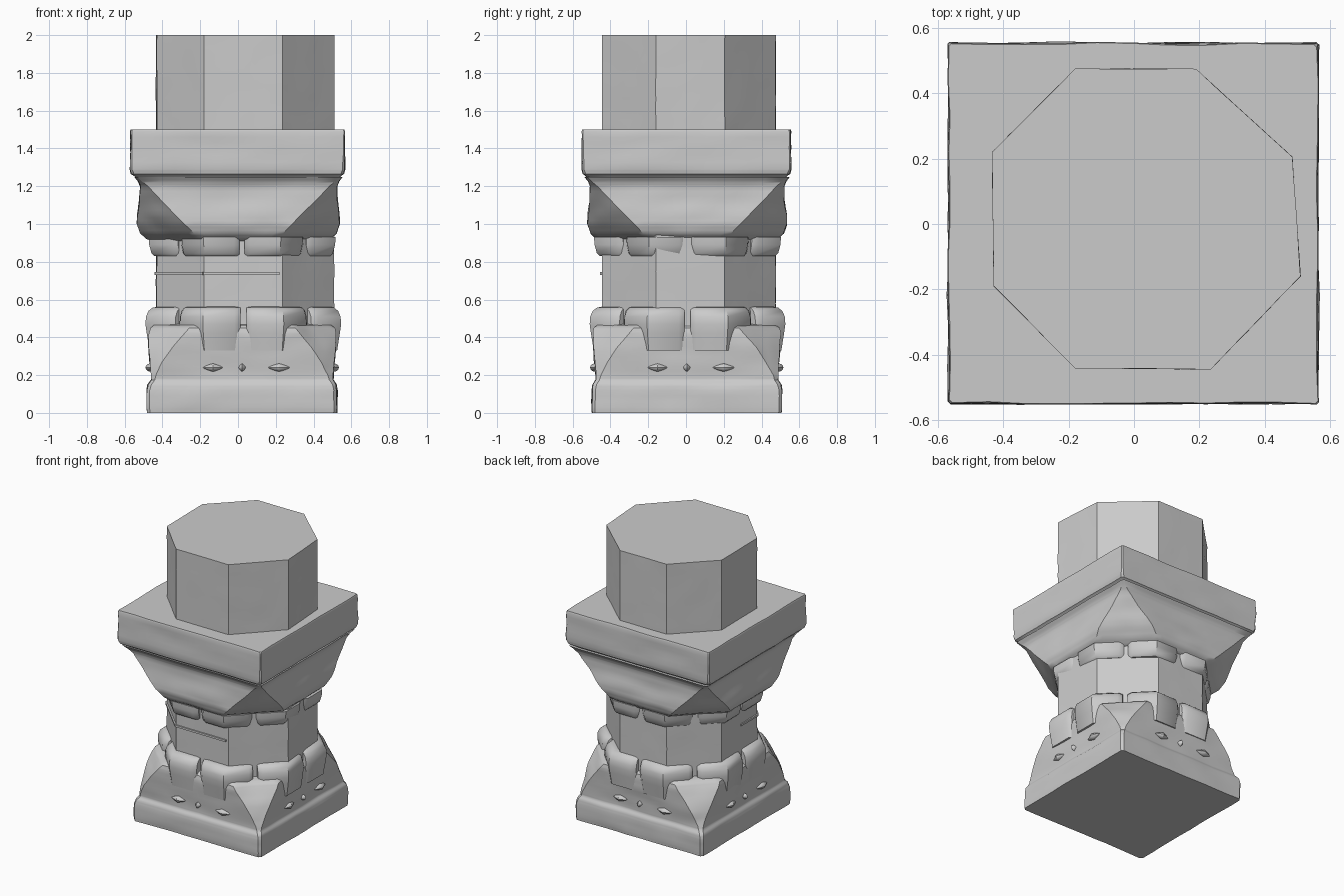
import bpy, bmesh, math
from mathutils import Vector, noise

if "Cube" in bpy.data.objects:
    bpy.data.objects.remove(bpy.data.objects["Cube"])


def finish(name, bm, angle=35):
    bmesh.ops.recalc_face_normals(bm, faces=bm.faces)
    me = bpy.data.meshes.new(name)
    bm.to_mesh(me)
    bm.free()
    for p in me.polygons:
        p.use_smooth = True
    me.set_sharp_from_angle(angle=math.radians(angle))
    ob = bpy.data.objects.new(name, me)
    bpy.context.collection.objects.link(ob)
    return ob


def octagon(h, k):
    return [(h, -k), (h, k), (k, h), (-k, h), (-h, k), (-h, -k), (-k, -h), (k, -h)]


def loft(name, rings, centre=(0, 0), scale=(1, 1), wear=0.006, m=10, v=3):
    """rings = [(z, eight xy corners)]; skin them with slightly worn stone sides."""
    bm = bmesh.new()
    rows = []
    for (z0, a), (z1, b) in zip(rings, rings[1:] + [rings[-1]]):
        last = len(rows) == (len(rings) - 1) * v
        for s in range(1 if last else v):
            t = s / v
            ring = [Vector(p).lerp(Vector(q), t) for p, q in zip(a, b)]
            row = []
            for i in range(8):
                for j in range(m):
                    p = ring[i].lerp(ring[(i + 1) % 8], j / m)
                    z = z0 + (z1 - z0) * t
                    n = noise.noise(Vector((p.x * 7, p.y * 7, z * 11)))
                    p = p * (1 + wear * n / 0.5)
                    row.append(bm.verts.new((centre[0] + p.x * scale[0],
                                             centre[1] + p.y * scale[1], z)))
            rows.append(row)
    n = 8 * m
    for r0, r1 in zip(rows, rows[1:]):
        for i in range(n):
            bm.faces.new((r0[i], r0[(i + 1) % n], r1[(i + 1) % n], r1[i]))
    bm.faces.new(rows[0][::-1])
    bm.faces.new(rows[-1])
    return finish(name, bm)


def block_ring(name, profile, inner, gap, centre):
    """Eight stone blocks, each wrapping an octagon corner, with grooves mid-side."""
    bm = bmesh.new()
    prof = [(profile[0][0], inner)] + profile + [(profile[-1][0], inner)]
    for i in range(8):
        a, b = math.radians(45 * i), math.radians(45 * i + 45)
        cols = []
        for ang, along, dip in ((a, gap, .025), (a, gap + .03, 0), (None, 0, 0),
                                (b, -gap - .03, 0), (b, -gap, .025)):
            col = []
            for z, h in prof:
                if ang is None:
                    r, t = h / math.cos(math.pi / 8), (a + b) / 2
                    x, y = r * math.cos(t), r * math.sin(t)
                else:
                    d = h - (dip if h > inner else 0)
                    x = d * math.cos(ang) - along * math.sin(ang)
                    y = d * math.sin(ang) + along * math.cos(ang)
                col.append(bm.verts.new((centre[0] + x, centre[1] + y, z)))
            cols.append(col)
        n = len(prof)
        for c0, c1 in zip(cols, cols[1:]):
            for j in range(n):
                bm.faces.new((c0[j], c1[j], c1[(j + 1) % n], c0[(j + 1) % n]))
        bm.faces.new(cols[0])
        bm.faces.new(cols[-1][::-1])
    return finish(name, bm, 40)


# octagonal shaft, slightly irregular, above and below the capital
shaft = [(.51, -.16), (.485, .205), (.19, .475), (-.18, .475),
         (-.435, .22), (-.43, -.19), (-.18, -.442), (.235, -.445)]
loft("upper_shaft", [(1.45, shaft), (1.6, shaft), (1.8, shaft), (2.0, shaft)], wear=.002)
loft("lower_shaft", [(.3, shaft), (.55, shaft), (.75, shaft), (.95, shaft)], wear=.002)

# square slab on top of the capital
loft("abacus_slab",
     [(z, octagon(h, h - c)) for z, h, c in
      ((1.24, .53, .02), (1.258, .55, .015), (1.265, .562, .015), (1.29, .568, .01),
       (1.4, .566, .006), (1.49, .566, .006), (1.5, .563, .008))],
     centre=(-.002, .002), scale=(1, .975))

# capital, square above and octagonal below
loft("capital",
     [(z, octagon(h, k)) for z, h, k in
      ((.908, .45, .18), (.92, .485, .2), (.95, .518, .235), (1.0, .536, .285),
       (1.05, .534, .335), (1.12, .524, .405), (1.2, .52, .48), (1.225, .53, .512),
       (1.25, .55, .537))],
     centre=(.002, .006), scale=(1, .985))

# base, square foot with corner spurs rising into the octagon
loft("base",
     [(z, octagon(h, k)) for z, h, k in
      ((0, .5, .485), (.03, .503, .488), (.12, .503, .488), (.15, .498, .48),
       (.175, .482, .462), (.2, .482, .455), (.27, .488, .42), (.35, .494, .365),
       (.42, .496, .305), (.45, .49, .28), (.465, .47, .26), (.472, .42, .22))],
     centre=(.022, .004), wear=.007)

# block rings around the neck and foot of the lower shaft
block_ring("neck_ring", [(.83, .465), (.845, .48), (.89, .492), (.93, .495)],
           .4, .013, (.022, .008))
block_ring("foot_ring",
           [(.33, .497), (.37, .503), (.42, .511), (.47, .518), (.51, .515),
            (.54, .502), (.557, .48), (.562, .455)], .4, .016, (.028, .008))

# small almond studs on each side of the base
bm = bmesh.new()
for q in range(4):
    a = math.radians(90 * q)
    for along, size in ((-.155, .055), (0, .02), (.195, .06)):
        r = bmesh.ops.create_uvsphere(bm, u_segments=10, v_segments=6, radius=1)
        for vert in r["verts"]:
            c = vert.co
            taper = 1 - .6 * abs(c.x)
            x = along + c.x * size
            y = -.485 - c.y * .027 * taper
            z = .24 + c.z * .022 * taper
            vert.co = (.022 + x * math.cos(a) - y * math.sin(a),
                       .004 + x * math.sin(a) + y * math.cos(a), z)
finish("base_studs", bm)

# thin raised seam on the front left of the lower shaft
bm = bmesh.new()
path = [(-.433, .0), (-.434, -.19), (-.182, -.444), (.22, -.448)]
for (x0, y0), (x1, y1) in zip(path, path[1:]):
    d = Vector((x1 - x0, y1 - y0, 0))
    r = bmesh.ops.create_cube(bm, size=1)
    for vert in r["verts"]:
        c = vert.co
        side = Vector((-d.y, d.x, 0)).normalized()
        vert.co = Vector((x0, y0, .738)) + d * (c.x + .5) + side * c.y * .014 + Vector((0, 0, c.z * .014))
finish("shaft_seam", bm)
